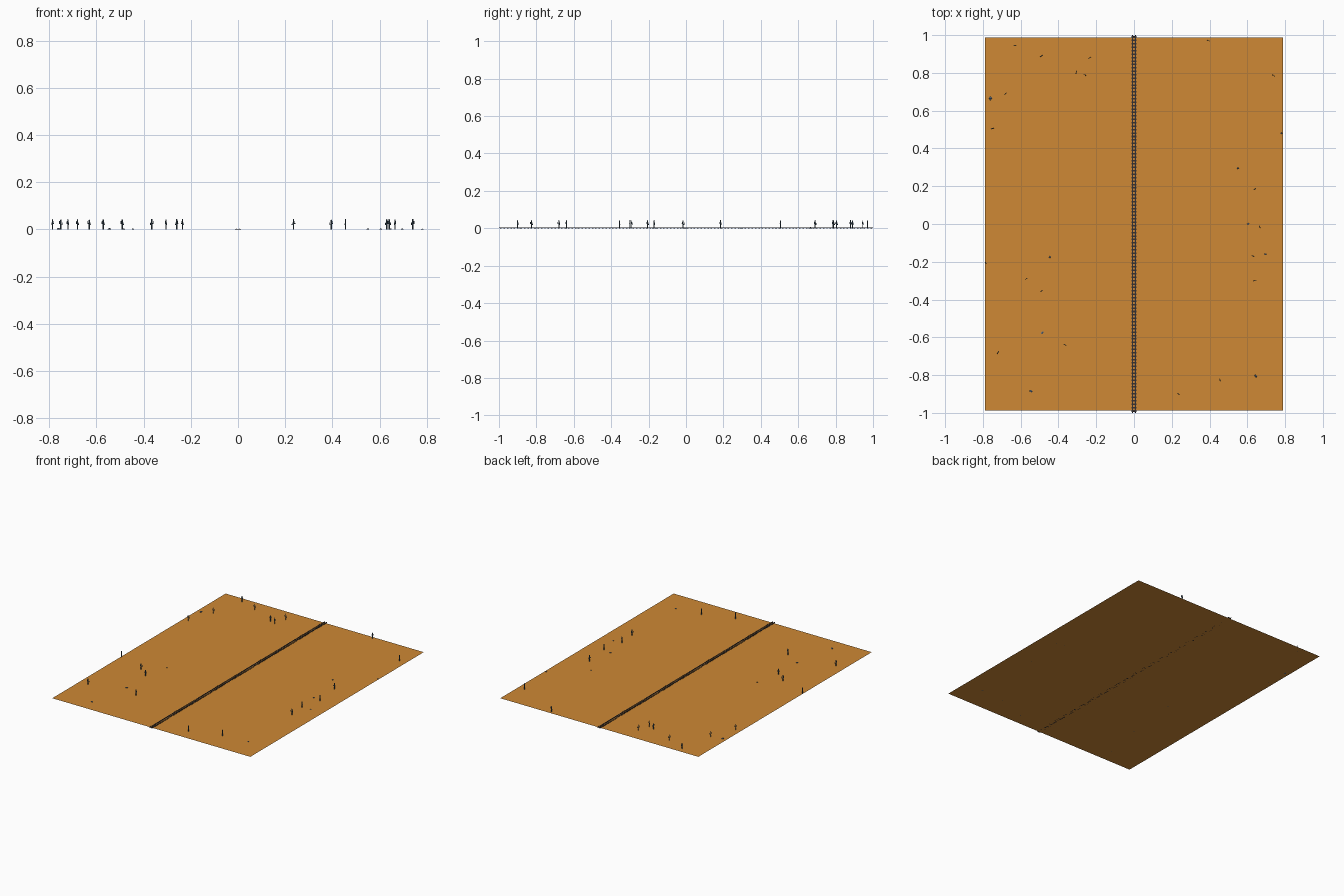
import bpy, bmesh, math, random
from mathutils import Matrix, Vector

if "Cube" in bpy.data.objects:
    bpy.data.objects.remove(bpy.data.objects["Cube"])
random.seed(4)

def mat(name, c):
    m = bpy.data.materials.new(name)
    m.diffuse_color = (*c, 1)
    m.use_nodes = True
    m.node_tree.nodes["Principled BSDF"].inputs["Base Color"].default_value = m.diffuse_color
    return m

SAND = mat("orange sand", (0.62, 0.25, 0.035))
STEEL = mat("dark steel", (0.03, 0.03, 0.035))
WOOD = mat("dark sleeper wood", (0.045, 0.03, 0.022))
PLANT = mat("slate cactus", (0.06, 0.10, 0.14))
ROCK = mat("blue grey rock", (0.10, 0.14, 0.20))

def finish(bm, name, m):
    me = bpy.data.meshes.new(name)
    bm.to_mesh(me)
    bm.free()
    me.materials.append(m)
    ob = bpy.data.objects.new(name, me)
    bpy.context.collection.objects.link(ob)
    return ob

def box(bm, c, s):
    bmesh.ops.create_cube(bm, size=1, matrix=Matrix.Translation(c) @ Matrix.Diagonal((*s, 1)))

def limb(bm, a, b, r, r2):
    a, b = Vector(a), Vector(b)
    d = b - a
    M = Matrix.Translation((a + b) / 2) @ d.to_track_quat('Z', 'Y').to_matrix().to_4x4()
    bmesh.ops.create_cone(bm, cap_ends=True, segments=6, radius1=r, radius2=r2, depth=d.length, matrix=M)

# desert floor: a single open sheet
bm = bmesh.new()
bmesh.ops.create_grid(bm, x_segments=1, y_segments=1, size=1, matrix=Matrix.Diagonal((0.79, 0.988, 1, 1)))
finish(bm, "desert_floor", SAND)

# railway down the middle
bm = bmesh.new()
N = 110
for i in range(N):
    box(bm, (0, -0.99 + 1.98 * i / (N - 1), 0.001), (0.026, 0.008, 0.002))
finish(bm, "sleepers", WOOD)
bm = bmesh.new()
for x in (-0.008, 0.008):
    box(bm, (x, 0, 0.0025), (0.003, 2.0, 0.002))
finish(bm, "rails", STEEL)

# tall cacti with two raised arms
CACTI = [(-.63, .945), (-.49, .89), (-.305, .805), (-.26, .79), (-.235, .88), (-.68, .69),
         (-.75, .505), (.395, .97), (.74, .785), (.64, .185), (.665, -.015), (.63, -.17),
         (.64, -.3), (-.785, -.205), (-.57, -.29), (-.49, -.355), (-.365, -.64),
         (-.72, -.68), (.455, -.825), (.235, -.9)]
for x, y in CACTI:
    bm = bmesh.new()
    h = random.uniform(.041, .045)
    limb(bm, (0, 0, 0), (0, 0, h - .002), .0028, .0028)
    limb(bm, (0, 0, h - .002), (0, 0, h), .0028, .0012)
    for s, z in ((1, .020), (-1, .025)):
        limb(bm, (0, 0, z), (s * .0065, 0, z), .0017, .0017)
        limb(bm, (s * .0065, 0, z - .0015), (s * .0065, 0, z + .010), .0018, .0014)
    ob = finish(bm, "cactus", PLANT)
    ob.location = (x, y, 0)
    ob.rotation_euler.z = random.uniform(0, math.pi)

# low scattered rocks
ROCKS = [(-.76, .665, .013), (.78, .48, .006), (.55, .295, .008), (.605, 0, .008), (.695, -.16, .008),
         (-.445, -.175, .008), (-.485, -.575, .010), (-.545, -.885, .010), (.645, -.805, .009)]
for x, y, r in ROCKS:
    bm = bmesh.new()
    bmesh.ops.create_icosphere(bm, subdivisions=1, radius=1)
    for v in bm.verts:
        v.co *= random.uniform(.8, 1.05)
        v.co.z = max(v.co.z, 0)
    ob = finish(bm, "rock", ROCK)
    ob.location = (x, y, 0)
    ob.scale = (r, r * .7, r * .6)
    ob.rotation_euler.z = random.uniform(0, math.pi)
